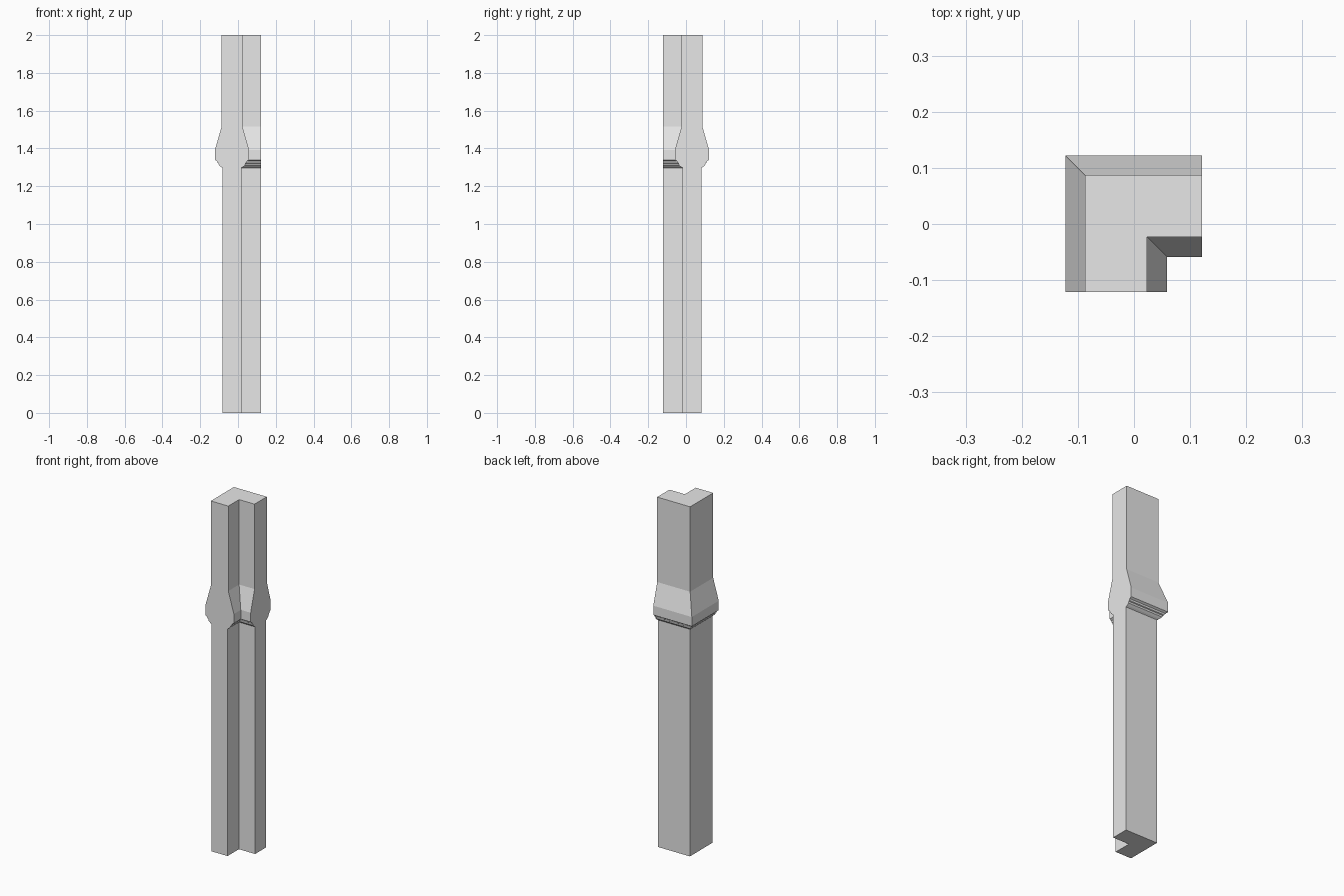
import bpy, bmesh

cube = bpy.data.objects.get("Cube")
if cube:
    bpy.data.objects.remove(cube, do_unlink=True)

stone = bpy.data.materials.new("plain_grey")
stone.use_nodes = True
grey = (0.8, 0.8, 0.8, 1)
stone.diffuse_color = grey
stone.node_tree.nodes["Principled BSDF"].inputs["Base Color"].default_value = grey

END = 0.121      # flat cut ends of both arms
OUTER = 0.087    # outer corner of the upper shaft
INNER = 0.0235   # inner corner of the upper shaft

# Height and outward offset: lower shaft, stepped collar, sloped shoulder, upper shaft
PROFILE = [(0, -0.005), (1.297, -0.005), (1.303, 0.004), (1.312, 0.014),
           (1.321, 0.016), (1.324, 0.021), (1.333, 0.024), (1.340, 0.035),
           (1.393, 0.035), (1.515, 0), (2, 0)]


def corner_ring(bm, z, offset):
    """L-shaped section whose two faces move outward by the offset."""
    o, i = OUTER + offset, INNER + offset
    plan = [(-o, -END), (i, -END), (i, -i), (END, -i), (END, o), (-o, o)]
    return [bm.verts.new((x, y, z)) for x, y in plan]


# Corner post lofted through the profile
bm = bmesh.new()
rings = [corner_ring(bm, z, offset) for z, offset in PROFILE]
for low, high in zip(rings, rings[1:]):
    for a in range(6):
        b = (a + 1) % 6
        bm.faces.new((low[a], low[b], high[b], high[a]))
bm.faces.new(rings[0][::-1])
bm.faces.new(rings[-1])
bmesh.ops.recalc_face_normals(bm, faces=bm.faces)

mesh = bpy.data.meshes.new("corner_post")
bm.to_mesh(mesh)
bm.free()
mesh.materials.append(stone)
post = bpy.data.objects.new("corner_post", mesh)
bpy.context.collection.objects.link(post)
